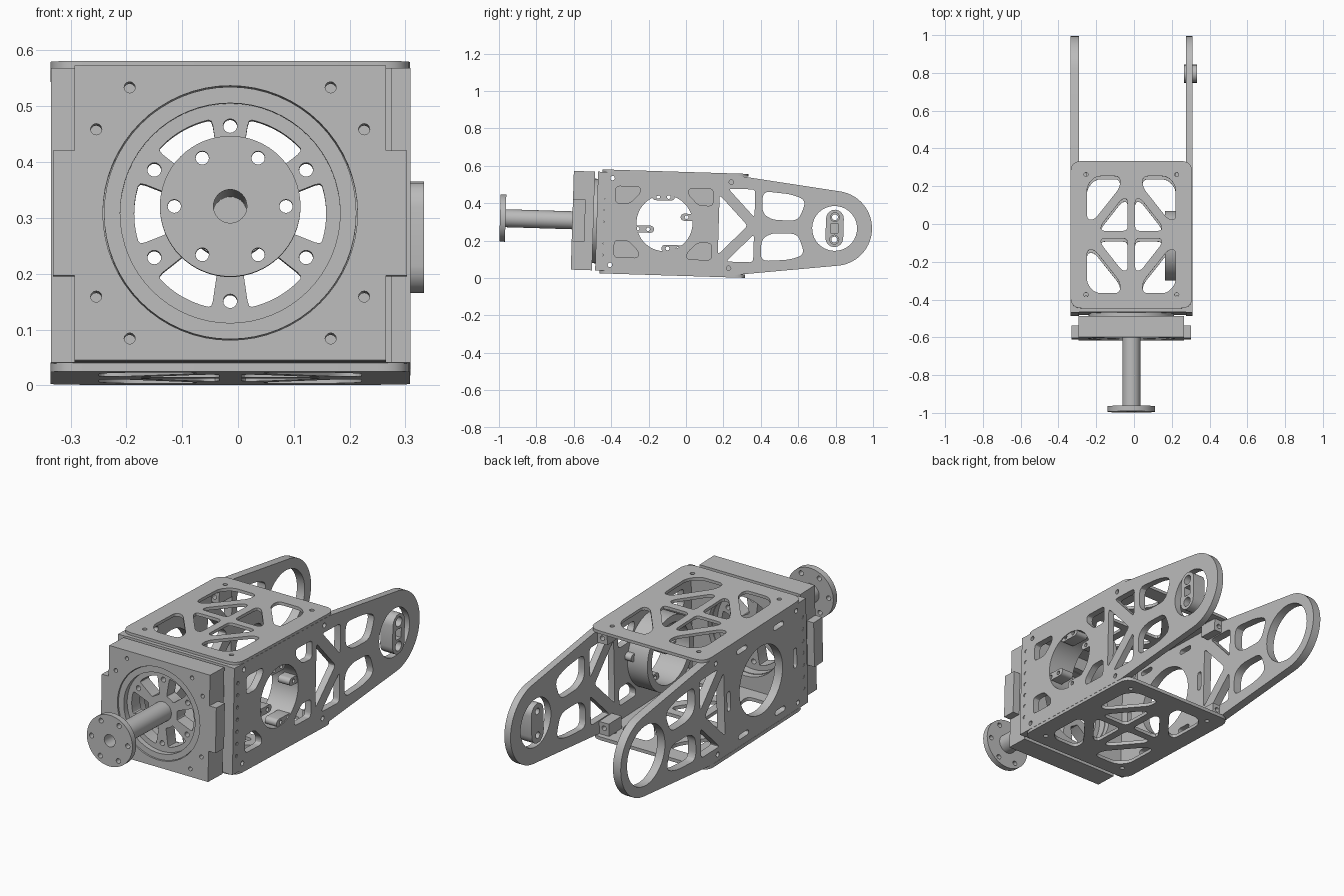
import bpy, bmesh
from math import cos, sin, pi, radians
from mathutils import Matrix, Vector

old = bpy.data.objects.get("Cube")
if old:
    bpy.data.objects.remove(old)

GREY = (0.5, 0.5, 0.5, 1.0)
mat = bpy.data.materials.new("machined grey")
mat.use_nodes = True
mat.diffuse_color = GREY
mat.node_tree.nodes["Principled BSDF"].inputs["Base Color"].default_value = GREY

# The whole arm sits slightly nose-up; parts are laid out around its long axis
TILT = Matrix.Translation((0, 0, 0.29)) @ Matrix.Rotation(-0.031, 4, 'X')
CX = -0.014
# Plate orientation: (across, up, thickness) mapped to model axes
SIDE = Matrix(((0, 0, 1, 0), (1, 0, 0, 0), (0, 1, 0, 0), (0, 0, 0, 1)))
FRONT = Matrix(((1, 0, 0, CX), (0, 0, 1, 0), (0, 1, 0, 0), (0, 0, 0, 1)))
FLAT = Matrix.Translation((CX, 0, 0))
parts = []


def arc(c, r, a0, a1, n):
    return [(c[0] + r * cos(radians(a0 + (a1 - a0) * i / n)),
             c[1] + r * sin(radians(a0 + (a1 - a0) * i / n))) for i in range(n + 1)]


def circle(c, r, n=32):
    return arc(c, r, 0, 360, n)[:-1]


def capsule(c, length, width, upright=False):
    h, r = (length - width) / 2, width / 2
    pts = arc((h, 0), r, -90, 90, 8) + arc((-h, 0), r, 90, 270, 8)
    return [(c[0] + (v if upright else u), c[1] + (u if upright else v)) for u, v in pts]


def rounded(points, r, n=4):
    """Polygon with each corner replaced by a small curve."""
    out = []
    pts = [Vector(p) for p in points]
    for i, p in enumerate(pts):
        a, b = pts[i - 1] - p, pts[(i + 1) % len(pts)] - p
        a, b = p + a.normalized() * min(r, a.length * .45), p + b.normalized() * min(r, b.length * .45)
        for k in range(n + 1):
            t = k / n
            out.append(tuple(a * (1 - t) ** 2 + p * 2 * t * (1 - t) + b * t * t))
    return out


def rect(u0, v0, u1, v1):
    return [(u0, v0), (u1, v0), (u1, v1), (u0, v1)]


def flip(loop, axis, about=0.0):
    return [(2 * about - u, v) if axis == 0 else (u, -v) for u, v in loop]


def both(loops):
    return loops + [flip(l, 1) for l in loops]


def quad(loops):
    loops = both(loops)
    return loops + [flip(l, 0) for l in loops]


def plate(name, loops, w0, w1, orient):
    """First loop is the outline, the rest are holes; extruded from w0 to w1."""
    cu = bpy.data.curves.new(name, 'CURVE')
    cu.dimensions, cu.fill_mode, cu.extrude = '2D', 'BOTH', (w1 - w0) / 2
    for loop in loops:
        sp = cu.splines.new('POLY')
        sp.points.add(len(loop) - 1)
        for p, (u, v) in zip(sp.points, loop):
            p.co = (u, v, 0, 1)
        sp.use_cyclic_u = True
    tmp = bpy.data.objects.new(name + "_profile", cu)
    bpy.context.collection.objects.link(tmp)
    dg = bpy.context.evaluated_depsgraph_get()
    me = bpy.data.meshes.new_from_object(tmp.evaluated_get(dg))
    bpy.data.objects.remove(tmp)
    bpy.data.curves.remove(cu)
    me.transform(TILT @ orient @ Matrix.Translation((0, 0, (w0 + w1) / 2)))
    bm = bmesh.new()
    bm.from_mesh(me)
    bmesh.ops.remove_doubles(bm, verts=bm.verts, dist=1e-5)
    bmesh.ops.recalc_face_normals(bm, faces=bm.faces)
    bm.to_mesh(me)
    bm.free()
    me.name = name
    me.materials.clear()
    me.materials.append(mat)
    ob = bpy.data.objects.new(name, me)
    bpy.context.collection.objects.link(ob)
    parts.append(ob)
    return ob


# Side plates: straight body, tapered arm, round end
END = (0.795, 0)
HUB = (-0.115, 0)
outline = ([(-0.478, -0.264), (0.28, -0.264)] + arc(END, 0.2, -83, 83, 28)
           + [(0.28, 0.264), (-0.478, 0.264)])
arm_cuts = [rounded([(0.175, 0.16), (0.175, -0.16), (0.33, 0)], 0.02)] + both([
    rounded([(0.22, 0.195), (0.365, 0.195), (0.365, 0.045)], 0.02),
    rounded([(0.405, 0.187), (0.56, 0.175), (0.64, 0.145), (0.6, 0.035), (0.46, 0.035), (0.405, 0.07)], 0.04),
    circle((-0.4, 0.232), 0.012, 12), circle((0.235, 0.23), 0.012, 12)])
bolts = [circle((-0.447, 0.06 * i), 0.009, 10) for i in range(-3, 4)]
corner = rounded([(-0.38, 0.19), (-0.25, 0.19), (-0.25, 0.155), (-0.305, 0.1), (-0.38, 0.1)], 0.02)
corners = both([corner, flip(corner, 0, -0.12)])
plate("left_side_plate", [outline, circle(HUB, 0.15, 48), circle(END, 0.12, 40)]
      + arm_cuts + bolts + corners, 0.275, 0.309, SIDE)
slots = both([capsule((y, 0.215), 0.08, 0.025) for y in (-0.26, 0.03)])
slots += [capsule((y, 0), 0.1, 0.025, True) for y in (-0.385, 0.14)]
plate("right_side_plate", [outline, circle(HUB, 0.17, 48), circle(END, 0.15, 40)]
      + arm_cuts + bolts + slots, -0.335, -0.292, SIDE)

# Motor housing ring and its slotted tabs inside the left plate
plate("housing_ring", [circle(HUB, 0.185, 48), circle(HUB, 0.15, 48)], 0.165, 0.28, SIDE)
for i, c in enumerate([(-0.125, 0.14), (-0.067, -0.135), (-0.23, -0.035), (0.03, 0.035)]):
    holes = [circle((c[0] + d, c[1]), 0.01, 12) for d in (-0.028, 0.028)]
    plate(f"housing_tab_{i + 1}", [capsule(c, 0.12, 0.038)] + holes, 0.24, 0.305, SIDE)

# Slotted key in the left arm end
plate("arm_end_key", [capsule(END, 0.2, 0.095, True), circle((0.795, 0.06), 0.024, 16),
                      circle((0.795, -0.06), 0.024, 16), rect(0.775, -0.025, 0.815, 0.025)],
      0.29, 0.333, SIDE)
plate("arm_end_key_back", [capsule(END, 0.2, 0.095, True), circle((0.795, 0.06), 0.016, 16),
                           circle((0.795, -0.06), 0.016, 16)], 0.265, 0.29, SIDE)

# Top and bottom plates with truss cut-outs
MID = Matrix.Translation((0, -0.065, 0)) @ FLAT
cuts = quad([
    rounded([(-0.235, 0.08), (-0.235, 0.26), (-0.19, 0.31), (-0.06, 0.31), (-0.06, 0.25), (-0.195, 0.08)], 0.03),
    rounded([(-0.02, 0.19), (-0.02, 0.02), (-0.16, 0.02), (-0.16, 0.05), (-0.05, 0.19)], 0.025),
    circle((-0.24, 0.318), 0.011, 12)])
cover = [rounded(rect(-0.322, -0.39, 0.322, 0.39), 0.06, 6)] + cuts
plate("top_plate", cover, 0.262, 0.277, MID)
plate("bottom_plate", cover, -0.279, -0.262, MID)

# Corner blocks joining covers to the sides at the back
for sx, side in ((1, "left"), (-1, "right")):
    for sz, level in ((1, "top"), (-1, "bottom")):
        u = sorted((sx * 0.235, sx * 0.29))
        v = sorted((sz * 0.2, sz * 0.263))
        hole = circle((sx * 0.262, sz * 0.228), 0.012, 12)
        plate(f"{level}_{side}_corner_block", [rect(u[0], v[0], u[1], v[1]), hole], 0.2, 0.3, FRONT)

# Front wall of the body and bearing
O = (0, 0)
plate("body_front_wall", [rect(-0.319, -0.264, 0.319, 0.264), circle(O, 0.2, 48)], -0.475, -0.44, FRONT)
plate("bearing_ring", [circle(O, 0.226, 64), circle(O, 0.197, 64)], -0.602, -0.47, FRONT)

# Front mounting block: thick square centre and thinner side wings
mount = [(-0.279, -0.264), (0.279, -0.264), (0.279, -0.112), (0.317, -0.112), (0.317, 0.112),
         (0.279, 0.112), (0.279, 0.264), (-0.279, 0.264), (-0.279, 0.112), (-0.317, 0.112),
         (-0.317, -0.112), (-0.279, -0.112)]
mount_holes = quad([circle((0.24, 0.15), 0.01, 12), circle((0.18, 0.225), 0.01, 12)])
plate("mount_face", [mount, circle(O, 0.228, 64)] + mount_holes, -0.608, -0.54, FRONT)
plate("mount_back", [rect(-0.279, -0.264, 0.279, 0.264), circle(O, 0.228, 64)] + mount_holes,
      -0.54, -0.495, FRONT)

# Spoked rotor with six windows and six bolt lobes
spokes = [circle(O, 0.198, 64)]
for i in range(6):
    a = 60 * i + 60
    spokes.append(rounded(arc(O, 0.172, a - 19, a + 19, 8) + arc(O, 0.08, a + 16, a - 16, 4), 0.012, 2))
    spokes.append(circle((0.157 * cos(radians(a + 30)), 0.157 * sin(radians(a + 30))), 0.0125, 16))
plate("rotor_disc", spokes, -0.575, -0.51, FRONT)

# Shaft and output flange
plate("shaft", [circle(O, 0.048, 40), circle(O, 0.03, 32)], -0.97, -0.51, FRONT)
flange_holes = [circle((0.1 * cos(k * pi / 3), 0.1 * sin(k * pi / 3)), 0.012, 16) for k in range(6)]
plate("output_flange", [circle(O, 0.126, 64), circle(O, 0.03, 32)] + flange_holes, -0.995, -0.965, FRONT)

# Smooth the round walls, keep edges sharp
bpy.ops.object.select_all(action='DESELECT')
for ob in parts:
    ob.select_set(True)
bpy.context.view_layer.objects.active = parts[0]
bpy.ops.object.shade_smooth_by_angle(angle=radians(25))
